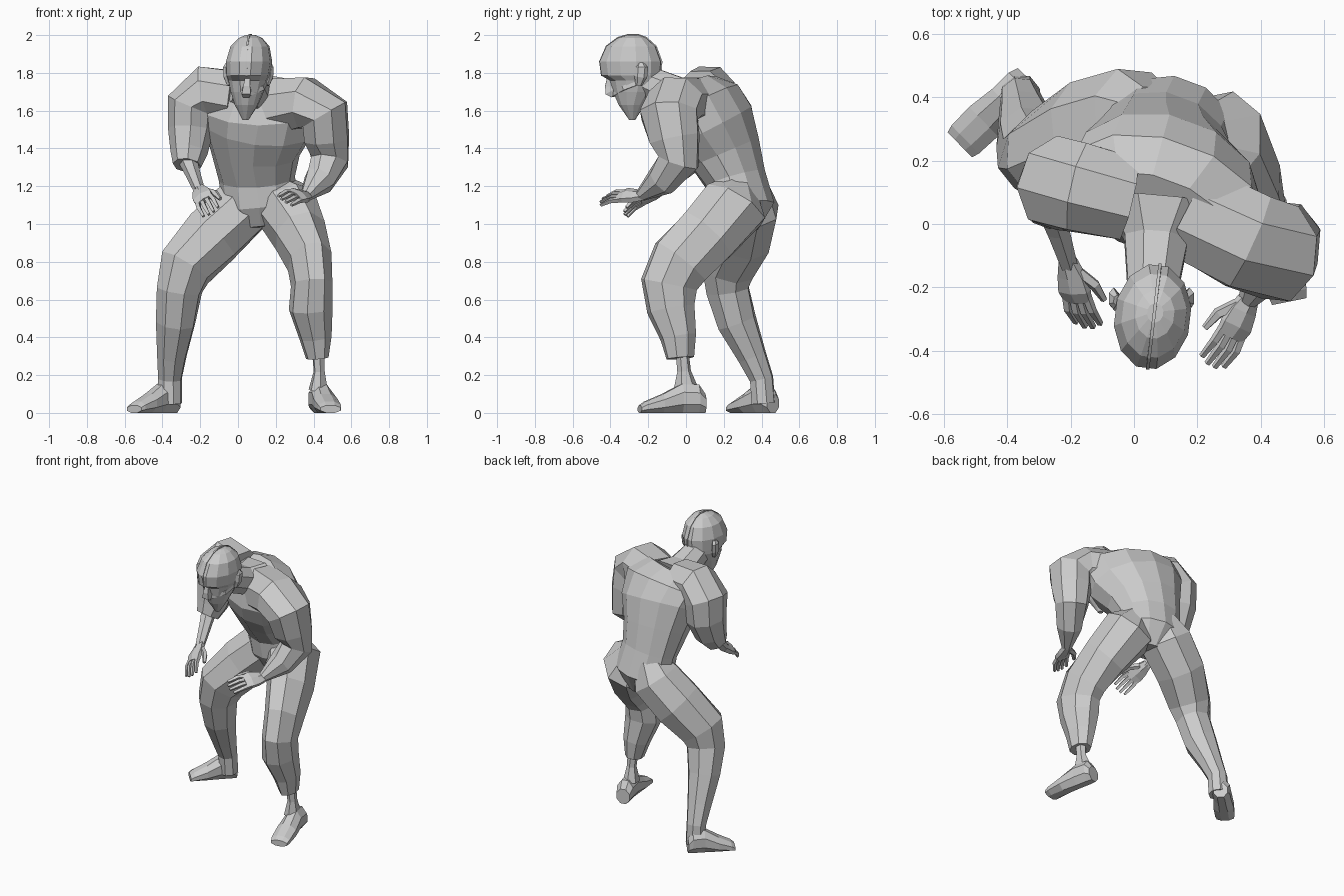
import bpy
import bmesh
from math import cos, pi, sin
from mathutils import Vector

default_cube = bpy.data.objects.get("Cube")
if default_cube:
    bpy.data.objects.remove(default_cube, do_unlink=True)

# One plain clay colour for the whole figure
clay = bpy.data.materials.new("plain_grey")
clay.use_nodes = True
clay.diffuse_color = (.6, .6, .6, 1)
shader = next(n for n in clay.node_tree.nodes if n.type == "BSDF_PRINCIPLED")
shader.inputs["Base Color"].default_value = clay.diffuse_color


def loft(name, rings, forward, sides=8, axis=None):
    """Skin faceted rings given as (x, y, z, half width, half depth)."""
    mesh = bmesh.new()
    centres = [Vector(ring[:3]) for ring in rings]
    flat_fit = cos(pi / sides)
    loops = []
    for i, ring in enumerate(rings):
        ahead = centres[min(i + 1, len(rings) - 1)]
        behind = centres[max(i - 1, 0)]
        tangent = Vector(axis) if axis else (ahead - behind).normalized()
        across = tangent.cross(Vector(forward)).normalized()
        depth = across.cross(tangent).normalized()
        width_radius = ring[3] / flat_fit
        depth_radius = ring[-1] / flat_fit
        loop = []
        for k in range(sides):
            angle = 2 * pi * (k + .5) / sides
            offset = across * width_radius * cos(angle) + depth * depth_radius * sin(angle)
            loop.append(mesh.verts.new(centres[i] + offset))
        loops.append(loop)
    for lower, upper in zip(loops, loops[1:]):
        for k in range(sides):
            n = (k + 1) % sides
            mesh.faces.new((lower[k], lower[n], upper[n], upper[k]))
    mesh.faces.new(loops[0])
    mesh.faces.new(loops[-1])
    bmesh.ops.recalc_face_normals(mesh, faces=mesh.faces)
    data = bpy.data.meshes.new(name)
    mesh.to_mesh(data)
    mesh.free()
    data.materials.append(clay)
    obj = bpy.data.objects.new(name, data)
    bpy.context.collection.objects.link(obj)


def foot(name, heel, toe):
    """Shoe lofted from heel to toe, resting on the floor."""
    heel, toe = Vector(heel), Vector(toe)
    profile = [(0, .045, .1), (.1, .055, .15), (.35, .055, .155),
               (.65, .065, .1), (.92, .062, .06), (1, .055, .04)]
    rings = []
    for along, width, height in profile:
        spot = heel.lerp(toe, along)
        rings.append((spot.x, spot.y, height / 2, width, height / 2))
    loft(name, rings, (0, 0, 1), axis=(toe - heel).normalized())


def hand(side, wrist, direction, back, thumb_sign):
    """Flat palm with four bent fingers and a thumb."""
    wrist = Vector(wrist)
    along = Vector(direction).normalized()
    across = along.cross(Vector(back)).normalized()
    up = across.cross(along)

    def spot(a, c, u, *radii):
        return (*(wrist + along * a + across * c + up * u), *radii)

    loft(side + "_palm", [spot(-.02, 0, 0, .026, .024), spot(.04, 0, 0, .045, .024),
                          spot(.09, 0, .005, .053, .022), spot(.13, 0, 0, .047, .014)], up, 6)
    for number, finger in enumerate(("first", "second", "third", "fourth")):
        c = (number - 1.5) * .025
        reach = .125 - .014 * abs(number - 1.5)
        loft(f"{side}_{finger}_finger",
             [spot(.11, c, 0, .011), spot(.11 + reach * .5, c * 1.2, 0, .01),
              spot(.12 + reach, c * 1.2, -.025, .007)], up, 4)
    t = thumb_sign
    loft(side + "_thumb", [spot(.03, t * .025, -.005, .018), spot(.08, t * .065, -.02, .015),
                           spot(.14, t * .075, -.035, .009)], up, 5)


# Torso, twisted so that the left shoulder leads
chest_forward = (-.35, -.94, 0)
loft("torso", [
    (.13, .28, .98, .1, .1),
    (.12, .29, 1.1, .2, .17),
    (.1, .26, 1.24, .2, .155),
    (.09, .205, 1.38, .235, .185),
    (.1, .14, 1.52, .3, .215),
    (.1, .08, 1.63, .32, .205),
    (.08, .03, 1.715, .23, .13)], chest_forward, 12)
loft("neck", [
    (.08, .06, 1.66, .17, .12),
    (.07, -.05, 1.69, .1, .09),
    (.06, -.2, 1.75, .08, .085),
    (.06, -.27, 1.8, .075, .08)], (0, 0, 1))

# Arms
loft("left_arm", [
    (.18, .04, 1.62, .15, .15),
    (.36, -.055, 1.64, .135, .155),
    (.46, -.09, 1.58, .13, .15),
    (.47, -.06, 1.45, .115, .13),
    (.485, -.04, 1.33, .097, .107),
    (.43, -.13, 1.23, .078, .08),
    (.36, -.24, 1.15, .03, .03)], (-.1, -1, 0))
loft("right_sleeve", [
    (-.02, .08, 1.68, .13, .13),
    (-.17, .115, 1.7, .135, .14),
    (-.245, .13, 1.63, .122, .14),
    (-.25, .13, 1.5, .11, .125),
    (-.26, .09, 1.38, .09, .1),
    (-.27, .05, 1.31, .07, .07)], chest_forward)
loft("right_forearm", [
    (-.27, .07, 1.35, .045, .045),
    (-.24, -.02, 1.27, .035, .035),
    (-.205, -.13, 1.18, .026, .026)], (0, 0, 1), 6)
hand("left", (.36, -.24, 1.15), (-.45, -.9, -.02), (.55, 0, .8), 1)
hand("right", (-.205, -.13, 1.18), (.2, -.8, -.4), (-.5, -.1, .8), -1)

# Legs, starting inside the pelvis
loft("left_leg", [
    (.2, .27, 1.21, .08, .09),
    (.25, .255, 1.1, .16, .175),
    (.33, .11, .94, .135, .165),
    (.38, -.03, .8, .11, .16),
    (.39, -.09, .68, .1, .145),
    (.385, -.08, .55, .108, .12),
    (.41, -.04, .4, .08, .09),
    (.42, -.03, .29, .055, .07)], (.2, -1, 0))
loft("left_ankle", [
    (.425, -.02, .32, .03, .03),
    (.43, -.01, .22, .026, .032),
    (.425, 0, .12, .045, .06)], (.2, -1, 0), 6)
loft("right_leg", [
    (.06, .33, 1.21, .1, .1),
    (.01, .325, 1.08, .165, .155),
    (-.14, .29, .93, .155, .16),
    (-.28, .22, .77, .13, .145),
    (-.31, .22, .65, .105, .12),
    (-.33, .27, .48, .1, .1),
    (-.35, .35, .3, .072, .075),
    (-.36, .4, .18, .06, .06),
    (-.36, .41, .05, .06, .06)], (-.75, -.6, 0))
foot("left_shoe", (.42, .1, 0), (.49, -.245, 0))
foot("right_shoe", (-.335, .46, 0), (-.55, .25, 0))

# Head rings as height, front, back and half width, from chin beard to crown
head_profile = [
    (1.55, -.3, -.27, .015), (1.63, -.355, -.22, .06), (1.7, -.385, -.17, .085),
    (1.76, -.4, -.14, .1), (1.785, -.445, -.135, .11), (1.86, -.455, -.13, .118),
    (1.94, -.42, -.16, .1), (1.985, -.36, -.21, .06), (2, -.31, -.25, .025)]
head_rings = [(.04 + (z - 1.55) * .06, (front + back) / 2, z, width, (back - front) / 2)
              for z, front, back, width in head_profile]
loft("head", head_rings, (-.12, -1, 0), 12, axis=(0, 0, 1))
loft("nose", [(.05, -.405, 1.78, .012), (.046, -.41, 1.73, .018),
              (.044, -.405, 1.7, .024), (.044, -.385, 1.685, .018)], (0, -1, 0), 4)

# Raised seam that runs over the middle of the skull
seam = [(front, z) for z, front, *_ in head_profile[4:]]
seam += [(back, z) for z, _, back, _ in reversed(head_profile[4:])]
loft("skull_seam", [(.062 + (y + .3) * .12, y, z, .005) for y, z in seam], (1, 0, 0), 4)

# Ears and the mask straps that run from the ears to the mouth
for side, sign in (("left", 1), ("right", -1)):
    x = .055 + sign * .1
    loft(side + "_ear", [(x, -.25, 1.735, .012, .015), (x + sign * .015, -.24, 1.78, .016, .03),
                         (x + sign * .02, -.235, 1.83, .014, .03),
                         (x + sign * .01, -.24, 1.85, .01, .015)], (0, -1, 0), 6)
    loft(side + "_mask_strap", [(x - sign * .005, -.24, 1.755, .008, .012),
                                (x - sign * .025, -.33, 1.72, .008, .012),
                                (.045, -.388, 1.685, .008, .012)], (0, 0, 1), 4)
